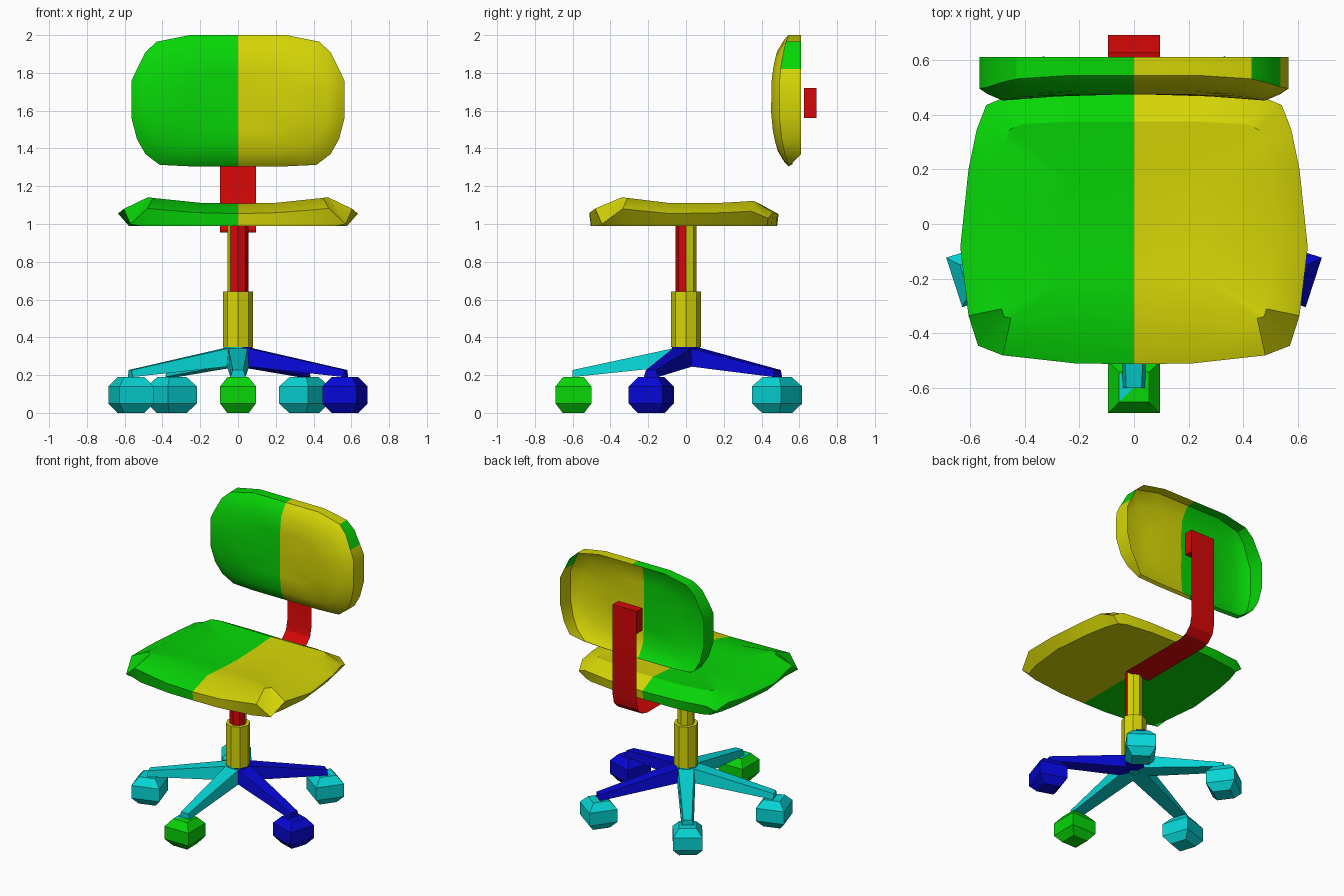
import bpy, bmesh, math
from mathutils import Vector, Matrix

if "Cube" in bpy.data.objects:
    bpy.data.objects.remove(bpy.data.objects["Cube"])

HI, LO = 0.67, 0.002


def material(name, r, g, b):
    m = bpy.data.materials.new(name)
    m.diffuse_color = (r, g, b, 1)
    m.use_nodes = True
    m.node_tree.nodes["Principled BSDF"].inputs["Base Color"].default_value = m.diffuse_color
    return m


GREEN = material("green", LO, HI, LO)
YELLOW = material("yellow", HI, HI, LO)
RED = material("red", HI, LO, LO)
CYAN = material("cyan", LO, HI, HI)
BLUE = material("blue", LO, LO, HI)


def loft(name, rings, mats, rule=None, cap_start=True, cap_end=True, base=None, tip=None,
         smooth=False):
    """Skin a list of closed rings; rule(face centre, normal) picks the material.
    base and tip are centre points that turn the end caps into fans."""
    bm = bmesh.new()
    vr = [[bm.verts.new(p) for p in ring] for ring in rings]
    n = len(vr[0])
    for a, b in zip(vr, vr[1:]):
        for i in range(n):
            j = (i + 1) % n
            bm.faces.new((a[i], a[j], b[j], b[i]))
    for ring, cap, centre in ((vr[0][::-1], cap_start, base), (vr[-1], cap_end, tip)):
        if centre:
            t = bm.verts.new(centre)
            for i in range(n):
                bm.faces.new((ring[i], ring[(i + 1) % n], t))
        elif cap:
            bm.faces.new(ring)
    bmesh.ops.recalc_face_normals(bm, faces=bm.faces)
    return finish(name, bm, mats, rule, smooth)


def finish(name, bm, mats, rule=None, smooth=False):
    bm.normal_update()
    if rule:
        for f in bm.faces:
            f.material_index = rule(f.calc_center_median(), f.normal)
    me = bpy.data.meshes.new(name)
    bm.to_mesh(me)
    bm.free()
    for m in mats:
        me.materials.append(m)
    ob = bpy.data.objects.new(name, me)
    bpy.context.collection.objects.link(ob)
    if smooth:
        bpy.ops.object.select_all(action='DESELECT')
        ob.select_set(True)
        bpy.context.view_layer.objects.active = ob
        bpy.ops.object.shade_smooth_by_angle(angle=math.radians(30))
    return ob


def mirrored(half):
    """Complete a half outline that starts and ends on the centre line."""
    return half + [(-p[0], *p[1:]) for p in half[-2:0:-1]]


def ngon(n, r, z):
    return [(r * math.cos(2 * math.pi * i / n), r * math.sin(2 * math.pi * i / n), z)
            for i in range(n)]


def by_side(c, n):
    return 1 if c.x > 0 else 0


# five-legged base with a caster block under each leg
loft("hub", [ngon(10, 0.07, 0.255), ngon(10, 0.078, 0.35)], [CYAN, BLUE], by_side)
legs = [("front", -90, CYAN, GREEN), ("right", -18, BLUE, BLUE),
        ("back_right", 54, BLUE, CYAN), ("back_left", 126, CYAN, CYAN),
        ("left", 198, CYAN, CYAN)]
for name, angle, leg_mat, caster_mat in legs:
    rot = Matrix.Rotation(math.radians(angle), 3, 'Z')
    sections = [(0.03, 0.06, 0.052, 0.25, 0.35), (0.60, 0.04, 0.028, 0.19, 0.227)]
    rings = [[rot @ Vector(p) for p in ((r, -wb, zb), (r, wb, zb), (r, wt, zt), (r, -wt, zt))]
             for r, wb, wt, zb, zt in sections]
    loft(name + "_leg", rings, [leg_mat])
    rings = [[rot @ Vector((0.596 + sx * h, sy * h, z))
              for sx, sy in ((-1, -1), (1, -1), (1, 1), (-1, 1))]
             for z, h in ((0, 0.057), (0.05, 0.095), (0.14, 0.095), (0.19, 0.055))]
    # the front caster has a painted patch on the left of its top
    loft(name + "_caster", rings, [caster_mat, CYAN],
         lambda c, n: 1 if c.z > 0.18 and c.x < -0.02 else 0,
         tip=rot @ Vector((0.596, 0, 0.19)))

# telescopic column
loft("lower_column", [ngon(8, 0.08, 0.35), ngon(8, 0.08, 0.642)], [YELLOW])
loft("upper_column", [ngon(8, 0.055, 0.64), ngon(8, 0.055, 1.0)], [YELLOW, RED],
     lambda c, n: 1 if n.y < -0.3 and n.x > -0.6 else 0)

# seat: underside, edge with dipped corners, raised lip and dished centre
edge = mirrored([(0, -0.512, 1.055), (0.21, -0.51, 1.06), (0.48, -0.48, 1.082),
                 (0.57, -0.445, 1.0), (0.605, -0.335, 1.08), (0.635, -0.085, 1.055),
                 (0.605, 0.2, 1.06), (0.575, 0.345, 1.068), (0.54, 0.435, 1.03),
                 (0.48, 0.46, 1.06), (0.27, 0.485, 1.055), (0, 0.49, 1.05)])
lip = mirrored([(0, -0.34, 1.108), (0.2, -0.34, 1.112), (0.45, -0.345, 1.138),
                (0.476, -0.338, 1.142), (0.484, -0.31, 1.138), (0.505, -0.08, 1.11),
                (0.495, 0.15, 1.11), (0.475, 0.29, 1.118), (0.455, 0.345, 1.122),
                (0.41, 0.365, 1.12), (0.22, 0.375, 1.11), (0, 0.375, 1.108)])
seat_rings = [[(x * 0.91, y * 0.985, 0.99) for x, y, z in edge], edge, lip,
              [(x * 0.5, y * 0.55, 1.097) for x, y, z in lip]]
loft("seat", seat_rings, [GREEN, YELLOW], by_side, base=(0, 0, 0.99), tip=(0, 0, 1.09),
     smooth=True)

# backrest: open shell with a rim and a slightly hollow front
outline = mirrored([(0, 1.305), (0.25, 1.305), (0.415, 1.313), (0.49, 1.37), (0.535, 1.45),
                    (0.565, 1.565), (0.565, 1.755), (0.535, 1.82), (0.49, 1.91), (0.43, 1.965),
                    (0.255, 2.0), (0, 2.0)])
ZC = 1.655


def back_ring(sx, sz, y_side, y_end):
    return [(x * sx, y_side + (y_end - y_side) * min(1, abs(z - ZC) / 0.345) ** 2.5,
             ZC + (z - ZC) * sz) for x, z in outline]


def back_colour(c, n):
    # painted patch on the upper right corner of the rim
    patch = 0.44 < c.x < 0.53 and c.z > 1.85 and c.y > 0.53
    return 0 if c.x < 0 or patch else 1


# the rim is cut short along the bottom
rim = [(x, 0.565, z + 0.012) if z < 1.36 else (x, 0.61, z) for x, z in outline]
loft("backrest",
     [rim, back_ring(1, 1, 0.493, 0.542),
      back_ring(0.95, 0.94, 0.474, 0.522), back_ring(0.85, 0.76, 0.45, 0.484),
      back_ring(0.5, 0.45, 0.466, 0.473)],
     [GREEN, YELLOW], back_colour, cap_start=False, tip=(0, 0.475, ZC), smooth=True)

# flat bracket strip running from the column up behind the backrest
bm = bmesh.new()
path = [(0.03, 0.955), (0.57, 0.955), (0.63, 0.97), (0.675, 1.015), (0.69, 1.08), (0.69, 1.57)]
pairs = [[bm.verts.new((s * 0.095, y, z)) for s in (-1, 1)] for y, z in path]
for a, b in zip(pairs, pairs[1:]):
    bm.faces.new((a[0], a[1], b[1], b[0]))
finish("bracket_strip", bm, [RED], smooth=True)

# block that joins the strip to the backrest
loft("bracket_block", [[(sx * 0.095, y, z) for sx, y in ((-1, 0.625), (1, 0.625), (1, 0.69), (-1, 0.69))]
                       for z in (1.56, 1.72)], [RED])
